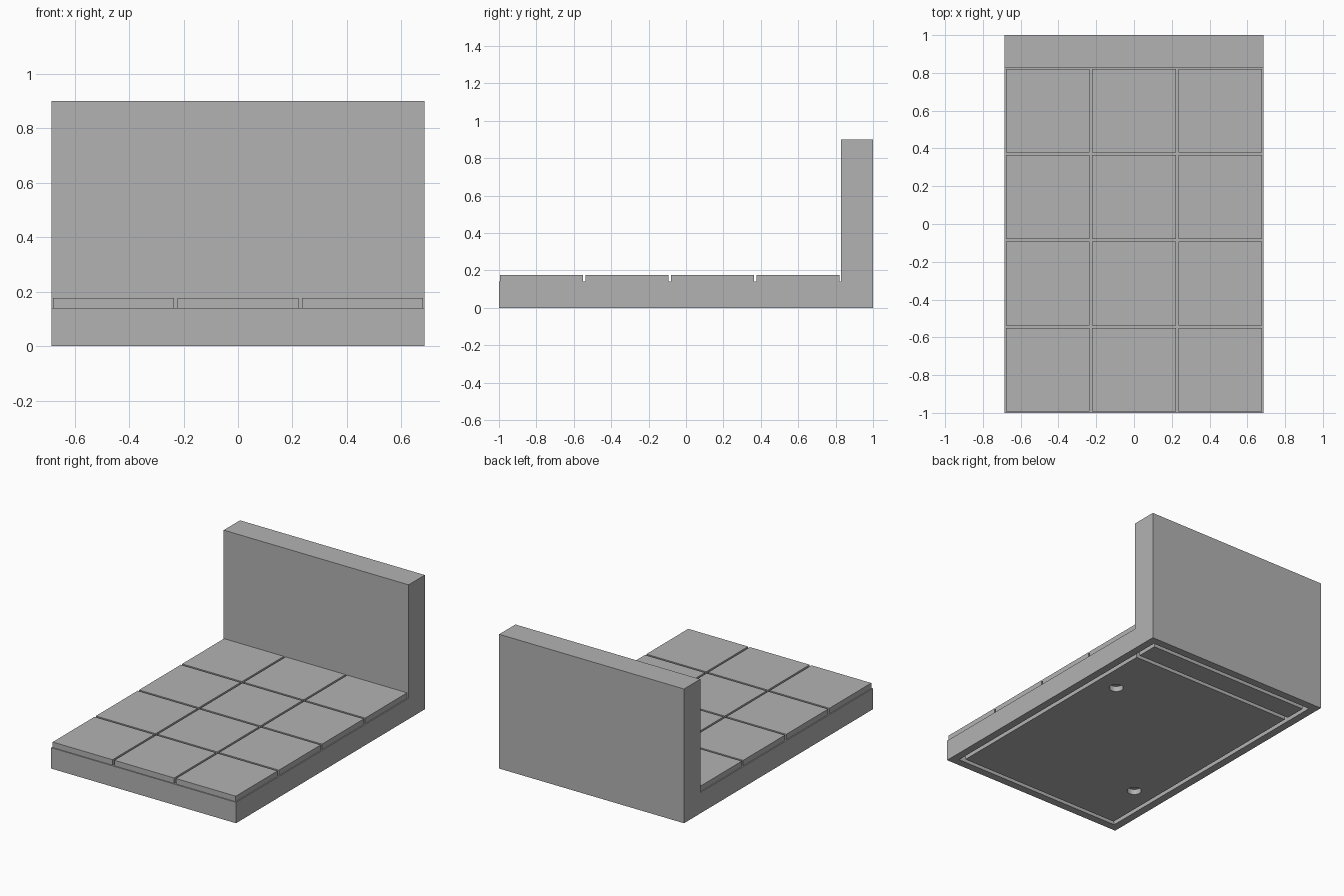
import bpy
import bmesh
from mathutils import Matrix, Vector

if "Cube" in bpy.data.objects:
    bpy.data.objects.remove(bpy.data.objects["Cube"], do_unlink=True)

CELL = 0.457            # pitch of the paving grid
COLS, ROWS = 3, 4
HALF_W = CELL * COLS / 2
WALL_Y = -1 + CELL * ROWS
BASE_Z, TILE_Z, WALL_Z = 0.14, 0.177, 0.9
GAP = 0.0135
INSET, GROOVE_W, GROOVE_D = 0.053, 0.028, 0.05

stone = bpy.data.materials.new("stone_grey")
stone.use_nodes = True
grey = (0.45, 0.45, 0.45, 1)
stone.diffuse_color = grey
stone.node_tree.nodes["Principled BSDF"].inputs["Base Color"].default_value = grey


def finish(name, bm):
    bmesh.ops.recalc_face_normals(bm, faces=bm.faces[:])
    mesh = bpy.data.meshes.new(name)
    bm.to_mesh(mesh)
    bm.free()
    mesh.materials.append(stone)
    obj = bpy.data.objects.new(name, mesh)
    bpy.context.collection.objects.link(obj)
    return obj


def box(name, low, high):
    low, high = Vector(low), Vector(high)
    bm = bmesh.new()
    place = Matrix.Translation((low + high) / 2) @ Matrix.Diagonal((*(high - low), 1))
    bmesh.ops.create_cube(bm, size=1, matrix=place)
    return finish(name, bm)


def cylinder(name, x, y, radius, low, high):
    bm = bmesh.new()
    bmesh.ops.create_cone(bm, cap_ends=True, segments=32, radius1=radius, radius2=radius,
                          depth=high - low, matrix=Matrix.Translation((x, y, (low + high) / 2)))
    return finish(name, bm)


def cut(target, cutter):
    mod = target.modifiers.new(cutter.name, 'BOOLEAN')
    mod.operation = 'DIFFERENCE'
    mod.solver = 'EXACT'
    mod.object = cutter
    bpy.context.view_layer.objects.active = target
    bpy.ops.object.modifier_apply(modifier=mod.name)
    bpy.data.objects.remove(cutter, do_unlink=True)


# L-shaped body: floor slab and back wall in one profile
profile = [(-1, 0), (1, 0), (1, WALL_Z), (WALL_Y, WALL_Z), (WALL_Y, BASE_Z), (-1, BASE_Z)]
bm = bmesh.new()
side = bm.faces.new([bm.verts.new((-HALF_W, y, z)) for y, z in profile])
swept = bmesh.ops.extrude_face_region(bm, geom=[side])["geom"]
bmesh.ops.translate(bm, vec=(2 * HALF_W, 0, 0),
                    verts=[v for v in swept if isinstance(v, bmesh.types.BMVert)])
body = finish("floor_and_wall", bm)

# Underside groove: a ring with a cross channel in front of the wall
gx, gy = HALF_W - INSET, 1 - INSET
for s in (-1, 1):
    xs = sorted((s * gx, s * (gx - GROOVE_W)))
    cut(body, box("side_groove", (xs[0], -gy, -0.1), (xs[1], gy, GROOVE_D)))
for y in (-gy, WALL_Y - INSET - GROOVE_W, gy - GROOVE_W):
    cut(body, box("cross_groove", (-gx, y, -0.1), (gx, y + GROOVE_W, GROOVE_D)))

# Two round sockets set diagonally in the underside
centre_y = (WALL_Y - 1) / 2
for s in (-1, 1):
    cut(body, cylinder("socket", s * CELL, centre_y + s * CELL, 0.044, -0.1, 0.036))

# Paving slabs
for i in range(COLS):
    for j in range(ROWS):
        x, y = -HALF_W + i * CELL, -1 + j * CELL
        box(f"paving_slab_{i}_{j}", (x + GAP / 2, y + GAP / 2, BASE_Z),
            (x + CELL - GAP / 2, y + CELL - GAP / 2, TILE_Z))
